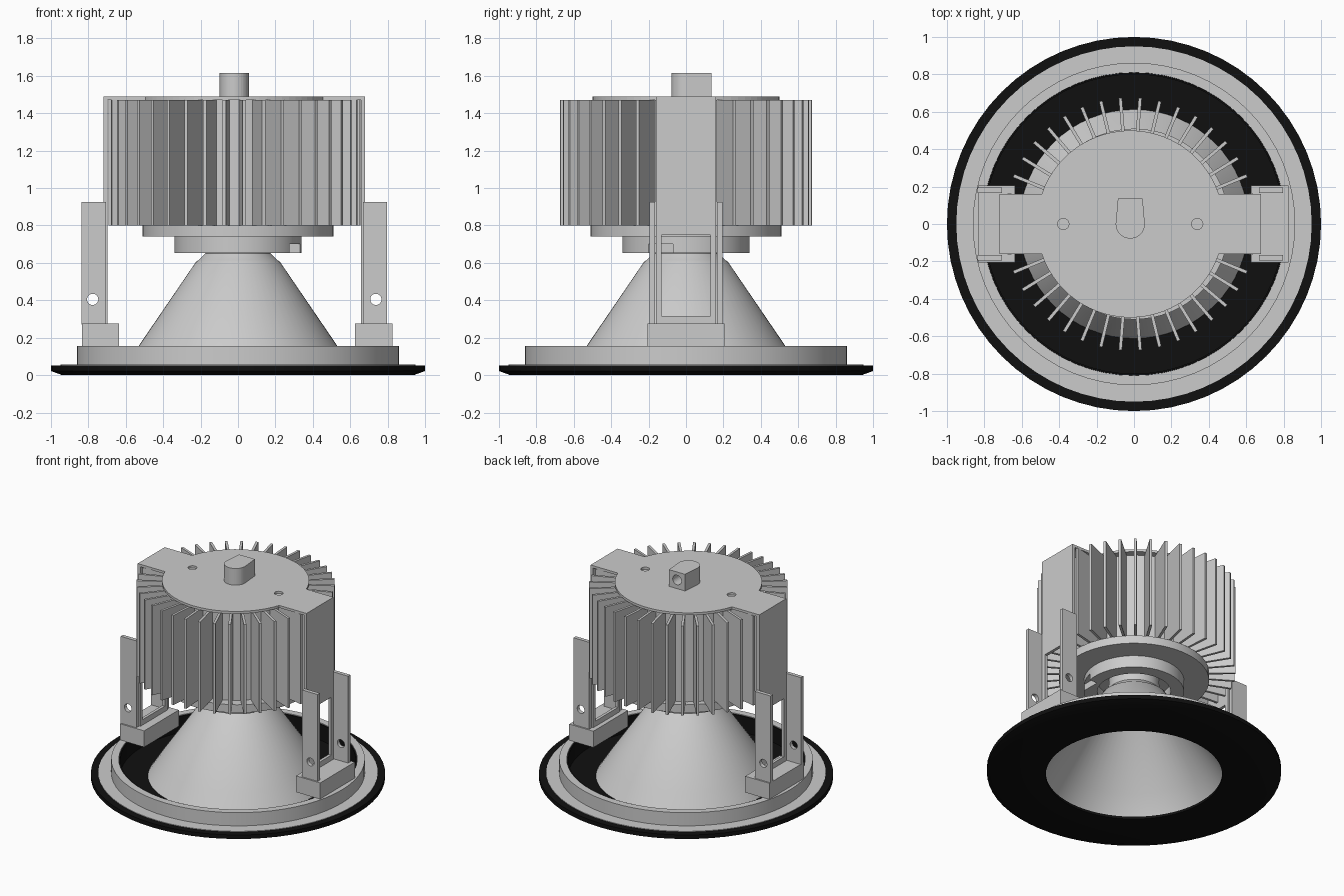
import bpy, bmesh, math
from math import sin, cos, radians, pi

if "Cube" in bpy.data.objects:
    bpy.data.objects.remove(bpy.data.objects["Cube"])

CX = -0.02  # heatsink and yoke sit slightly left of the trim centre


def finish(name, bm, mat=None, smooth=False):
    bmesh.ops.recalc_face_normals(bm, faces=bm.faces)
    me = bpy.data.meshes.new(name)
    bm.to_mesh(me)
    bm.free()
    ob = bpy.data.objects.new(name, me)
    bpy.context.collection.objects.link(ob)
    if mat:
        me.materials.append(mat)
    if smooth:
        bpy.ops.object.select_all(action='DESELECT')
        ob.select_set(True)
        bpy.context.view_layer.objects.active = ob
        bpy.ops.object.shade_smooth_by_angle(angle=radians(30))
    return ob


def lathe(name, prof, seg=64, mat=None, cx=0.0):
    """Revolve a closed (r, z) profile round the z axis."""
    bm = bmesh.new()
    rings = [[bm.verts.new((cx + r * cos(2 * pi * i / seg), r * sin(2 * pi * i / seg), z))
              for i in range(seg)] for r, z in prof]
    for k, a in enumerate(rings):
        b = rings[(k + 1) % len(rings)]
        for i in range(seg):
            j = (i + 1) % seg
            bm.faces.new((a[i], a[j], b[j], b[i]))
    return finish(name, bm, mat, True)


def add_box(bm, x, y, z, angle=0.0, cx=0.0):
    """Box from (min, max) ranges, turned about a vertical axis at cx."""
    vs = []
    for k in z:
        for px, py in ((x[0], y[0]), (x[1], y[0]), (x[1], y[1]), (x[0], y[1])):
            vs.append(bm.verts.new((cx + px * cos(angle) - py * sin(angle),
                                    px * sin(angle) + py * cos(angle), k)))
    for f in ((0, 1, 2, 3), (4, 5, 6, 7), (0, 1, 5, 4), (1, 2, 6, 5), (2, 3, 7, 6), (3, 0, 4, 7)):
        bm.faces.new([vs[i] for i in f])


def box(name, x, y, z):
    bm = bmesh.new()
    add_box(bm, x, y, z)
    return finish(name, bm)


def prism(name, pts, z0, z1, smooth=False):
    bm = bmesh.new()
    lo = [bm.verts.new((x, y, z0)) for x, y in pts]
    hi = [bm.verts.new((x, y, z1)) for x, y in pts]
    bm.faces.new(lo)
    bm.faces.new(hi)
    for i in range(len(pts)):
        j = (i + 1) % len(pts)
        bm.faces.new((lo[i], lo[j], hi[j], hi[i]))
    return finish(name, bm, None, smooth)


def rod(name, loc, r, depth, along_y=False):
    bpy.ops.mesh.primitive_cylinder_add(vertices=24, radius=r, depth=depth, location=loc,
                                        rotation=(pi / 2 if along_y else 0, 0, 0))
    ob = bpy.context.object
    ob.name = name
    return ob


def cut(ob, cutter):
    m = ob.modifiers.new("cut", 'BOOLEAN')
    m.operation = 'DIFFERENCE'
    m.solver = 'EXACT'
    m.object = cutter
    cutter.hide_render = True
    cutter.hide_set(True)


black = bpy.data.materials.new("black")
black.diffuse_color = (0.005, 0.005, 0.005, 1)
black.use_nodes = True
black.node_tree.nodes["Principled BSDF"].inputs["Base Color"].default_value = black.diffuse_color

# Trim and mounting ring
lathe("trim_ring", [(0.60, 0), (0.94, 0), (1.0, 0.022), (1.0, 0.052), (0.80, 0.052), (0.80, 0.03), (0.60, 0.03)],
      64, black)
lathe("mounting_ring", [(0.81, 0.045), (0.95, 0.045), (0.95, 0.056), (0.862, 0.056), (0.862, 0.155), (0.81, 0.155)])
lathe("ring_liner", [(0.80, 0.03), (0.809, 0.03), (0.809, 0.15), (0.80, 0.15)], 64, black)

# Hollow reflector cone and light disc
lathe("reflector", [(0.605, 0.008), (0.612, 0.03), (0.532, 0.155), (0.225, 0.605), (0.21, 0.615), (0.175, 0.65),
                    (0.17, 0.74), (0.155, 0.74), (0.165, 0.645), (0.21, 0.602), (0.522, 0.15), (0.595, 0.03)])
rod("light_disc", (0, 0, 0.68), 0.17, 0.02)

# Heatsink base, collar with a wire notch, core and fins
lathe("collar", [(0.25, 0.652), (0.34, 0.652), (0.34, 0.745), (0.25, 0.745)])
cut(bpy.data.objects["collar"], box("notch_cutter", (0.27, 0.4), (-0.2, -0.07), (0.6, 0.7)))
rod("heatsink_base", (0, 0, 0.77), 0.51, 0.06).data.materials.clear()
bpy.data.objects.remove(bpy.data.objects["heatsink_base"])
lathe("heatsink_base", [(0.10, 0.74), (0.51, 0.74), (0.51, 0.80), (0.10, 0.80)])
lathe("heatsink_core", [(0.10, 0.79), (0.45, 0.79), (0.45, 1.474), (0.10, 1.474)], cx=CX)
bm = bmesh.new()
for i in range(40):
    add_box(bm, (0.44, 0.675), (-0.009, 0.009), (0.80, 1.472), radians(4.5 + 9 * i), CX)
finish("heatsink_fins", bm)

# Top plate: disc with two arms
a0 = math.asin(0.16 / 0.5)
half = [(0.70, -0.16), (0.70, 0.16)] + [(0.5 * cos(a0 + (pi - 2 * a0) * i / 28), 0.5 * sin(a0 + (pi - 2 * a0) * i / 28))
                                        for i in range(29)]
plate = prism("top_plate", [(CX + x, y) for x, y in half] + [(CX - x, -y) for x, y in half], 1.472, 1.49)
for s in (-1, 1):
    cut(plate, rod("screw_cutter", (CX + s * 0.358, 0, 1.48), 0.03, 0.1))

# Cable outlet with a hole in its back
pts = [(CX + 0.078 * cos(pi + pi * i / 20), 0.078 * sin(pi + pi * i / 20)) for i in range(21)]
knob = prism("cable_outlet", pts + [(CX + 0.066, 0.135), (CX - 0.066, 0.135)], 1.488, 1.615)
cut(knob, rod("cable_cutter", (CX, 0.135, 1.555), 0.036, 0.2, True))

# Yoke legs, brackets and spring uprights on both sides
for s, side in ((-1, "left"), (1, "right")):
    def span(a, b, c=CX):
        return tuple(sorted((c + s * a, c + s * b)))
    leg = box("yoke_leg_" + side, span(0.678, 0.70), (-0.16, 0.16), (0.27, 1.473))
    cut(leg, box("window_cutter", span(0.6, 0.8), (-0.132, 0.132), (0.315, 0.75)))
    box("bracket_foot_" + side, span(0.63, 0.83, -0.005), (-0.205, 0.205), (0.153, 0.275))
    hole = rod("pin_cutter", (CX + s * 0.757, 0, 0.405), 0.03, 0.6, True)
    for y, end in ((-0.18, "front"), (0.18, "back")):
        up = box("upright_%s_%s" % (side, end), span(0.687, 0.817), (y - 0.014, y + 0.014), (0.27, 0.926))
        cut(up, hole)
